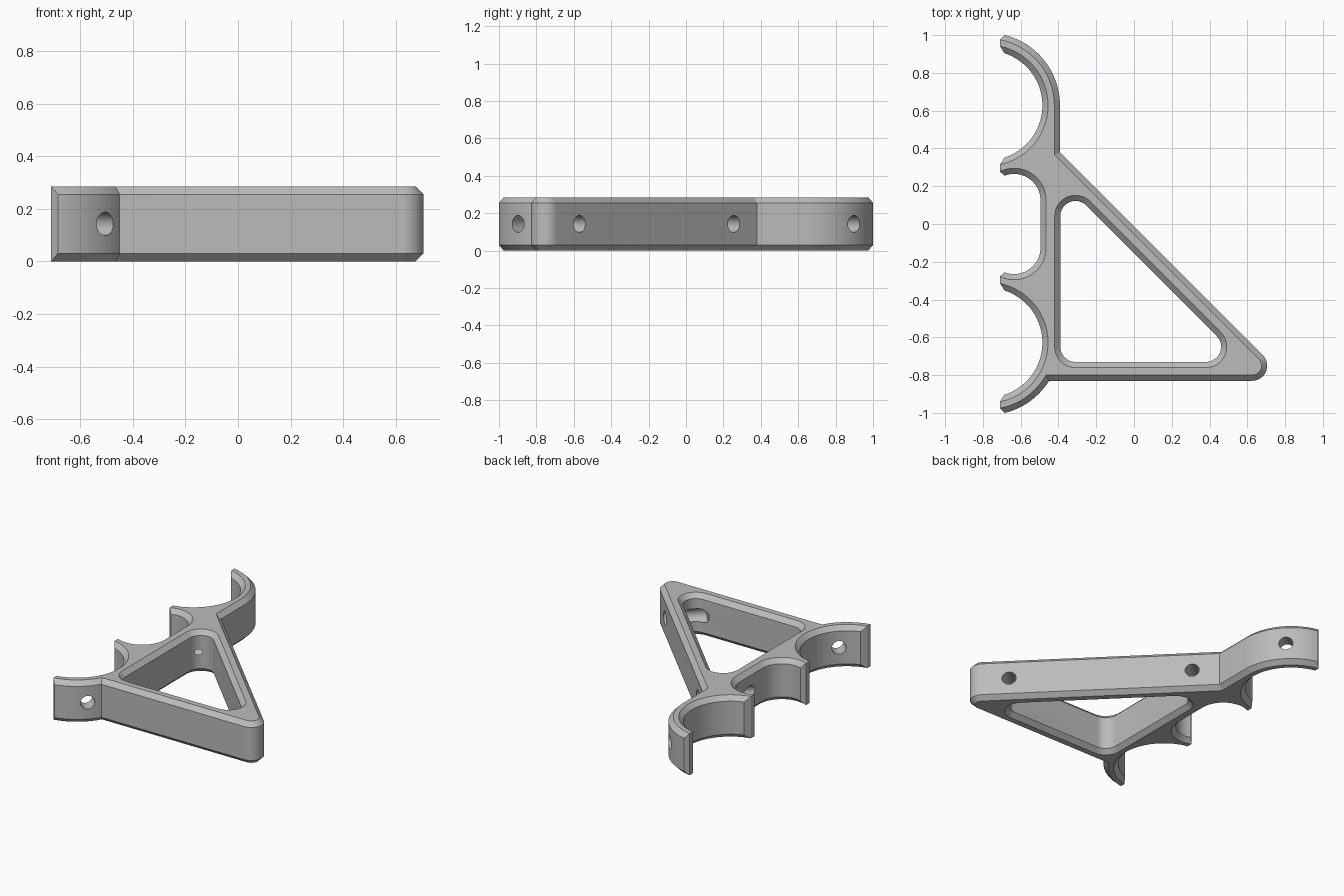
import bpy, bmesh
from math import acos, asin, pi, radians, sin, cos
from mathutils import Vector

cube = bpy.data.objects.get("Cube")
if cube:
    bpy.data.objects.remove(cube, do_unlink=True)

HEIGHT, BEVEL = 0.285, 0.03
END_X = -0.71                       # flat ends of the claws
HOOK_X, HOOK_Y = -0.775, 0.628      # centre of the large claws
OUTER_R, INNER_R = 0.383, 0.29
POCKET_X, POCKET_Y, POCKET_R = -0.635, 0.125, 0.14


def arc(cx, cy, r, inset, wall, cap=None, n=28):
    """Pairs of points: wall outline and the bevelled outline of the flat faces."""
    cap = cap or wall
    pairs = []
    for i in range(n + 1):
        t = i / n
        a = wall[0] + (wall[1] - wall[0]) * t
        b = cap[0] + (cap[1] - cap[0]) * t
        pairs.append(((cx + r * cos(a), cy + r * sin(a)),
                      (cx + (r + inset) * cos(b), cy + (r + inset) * sin(b))))
    return pairs


def tip_angles(cx, r, inset):
    """Angles at which the wall and the flat face reach a claw end."""
    return (acos((END_X + 0.025 - cx) / r), acos((END_X - cx) / (r + inset)))


def end(pair):
    """Corner of the narrow flat claw end."""
    return [(pair[1], pair[1])]


def build_outline():
    ow, oc = tip_angles(HOOK_X, OUTER_R, -BEVEL)
    iw, ic = tip_angles(HOOK_X, INNER_R, BEVEL)
    pw, pc = tip_angles(POCKET_X, POCKET_R, BEVEL)
    bottom = -0.83
    jw = asin((bottom + HOOK_Y) / OUTER_R)
    jc = asin((bottom + BEVEL + HOOK_Y) / (OUTER_R - BEVEL))

    back_outer = arc(HOOK_X, HOOK_Y, OUTER_R, -BEVEL, (ow, 0), (oc, 0))
    elbow_x = HOOK_X + OUTER_R
    slope = -0.013
    elbow = [((elbow_x, slope - elbow_x),
              (elbow_x - BEVEL, slope - BEVEL * 2 ** 0.5 - elbow_x + BEVEL))]
    nose = arc(0.625, -0.75, 0.08, -BEVEL, (pi / 4, -pi / 2))
    front_outer = arc(HOOK_X, -HOOK_Y, OUTER_R, -BEVEL, (jw, -ow), (jc, -oc))
    front_inner = arc(HOOK_X, -HOOK_Y, INNER_R, BEVEL, (-iw, iw), (-ic, ic), 48)
    pocket = (arc(POCKET_X, -POCKET_Y, POCKET_R, BEVEL, (-pw, 0), (-pc, 0))
              + arc(POCKET_X, POCKET_Y, POCKET_R, BEVEL, (0, pw), (0, pc)))
    back_inner = arc(HOOK_X, HOOK_Y, INNER_R, BEVEL, (-iw, iw), (-ic, ic), 48)

    path = []
    for run in (back_outer + elbow + nose + front_outer,
                front_inner, pocket, back_inner):
        path += end(run[0]) + run + end(run[-1])
    return path


def build_window():
    corners = [(-0.31, 0.042, pi, pi / 4), (0.381, -0.65, pi / 4, -pi / 2),
               (-0.31, -0.65, -pi / 2, -pi)]
    path = []
    for x, y, a, b in corners:
        path += arc(x, y, 0.08, BEVEL, (a, b), n=16)
    return path


def add_walls(bm, path):
    """Bottom bevel, wall and top bevel around a closed path."""
    rings = []
    for side, z in ((1, 0), (0, BEVEL), (0, HEIGHT - BEVEL), (1, HEIGHT)):
        rings.append([bm.verts.new((*p[side], z)) for p in path])
    for low, high in zip(rings, rings[1:]):
        for i in range(len(path)):
            bm.faces.new((low[i - 1], low[i], high[i], high[i - 1]))


# Bracket body with claws and triangular window
bm = bmesh.new()
add_walls(bm, build_outline())
add_walls(bm, build_window())
bmesh.ops.remove_doubles(bm, verts=bm.verts[:], dist=1e-5)
for z in (0, HEIGHT):
    rim = [e for e in bm.edges if e.is_boundary
           and all(abs(v.co.z - z) < 1e-4 for v in e.verts)]
    bmesh.ops.triangle_fill(bm, edges=rim, use_beauty=True,
                            normal=(0, 0, 1 if z else -1))
bmesh.ops.recalc_face_normals(bm, faces=bm.faces[:])
mesh = bpy.data.meshes.new("bracket")
bm.to_mesh(mesh)
bm.free()
bracket = bpy.data.objects.new("bracket", mesh)
bpy.context.collection.objects.link(bracket)

grey = bpy.data.materials.new("plain grey")
grey.use_nodes = True
colour = (0.5, 0.5, 0.5, 1)
grey.diffuse_color = colour
grey.node_tree.nodes["Principled BSDF"].inputs["Base Color"].default_value = colour
mesh.materials.append(grey)


def drill(start, stop):
    """Cut a round screw hole between two points at mid height."""
    a, b = (Vector((*p, HEIGHT / 2)) for p in (start, stop))
    bpy.ops.mesh.primitive_cylinder_add(vertices=32, radius=0.045,
                                        depth=(b - a).length, location=(a + b) / 2)
    cutter = bpy.context.object
    cutter.name = "drill"
    cutter.hide_render = True
    cutter.rotation_euler = (b - a).to_track_quat('Z', 'Y').to_euler()
    cutter.data.materials.append(grey)
    bpy.context.view_layer.objects.active = bracket
    mod = bracket.modifiers.new("hole", 'BOOLEAN')
    mod.operation, mod.solver, mod.object = 'DIFFERENCE', 'EXACT', cutter
    bpy.ops.object.modifier_apply(modifier=mod.name)
    bpy.data.objects.remove(cutter, do_unlink=True)


# Screw holes through the claws and the sloping wall
for s in (1, -1):
    drill((-0.42, s * 0.983), (HOOK_X, s * HOOK_Y))
drill((0.64, -0.487), (0.367, -0.76))
drill((-0.17, 0.353), (-0.56, -0.037))

bpy.ops.object.select_all(action='DESELECT')
bracket.select_set(True)
bpy.context.view_layer.objects.active = bracket
bpy.ops.object.shade_smooth_by_angle(angle=radians(30))
